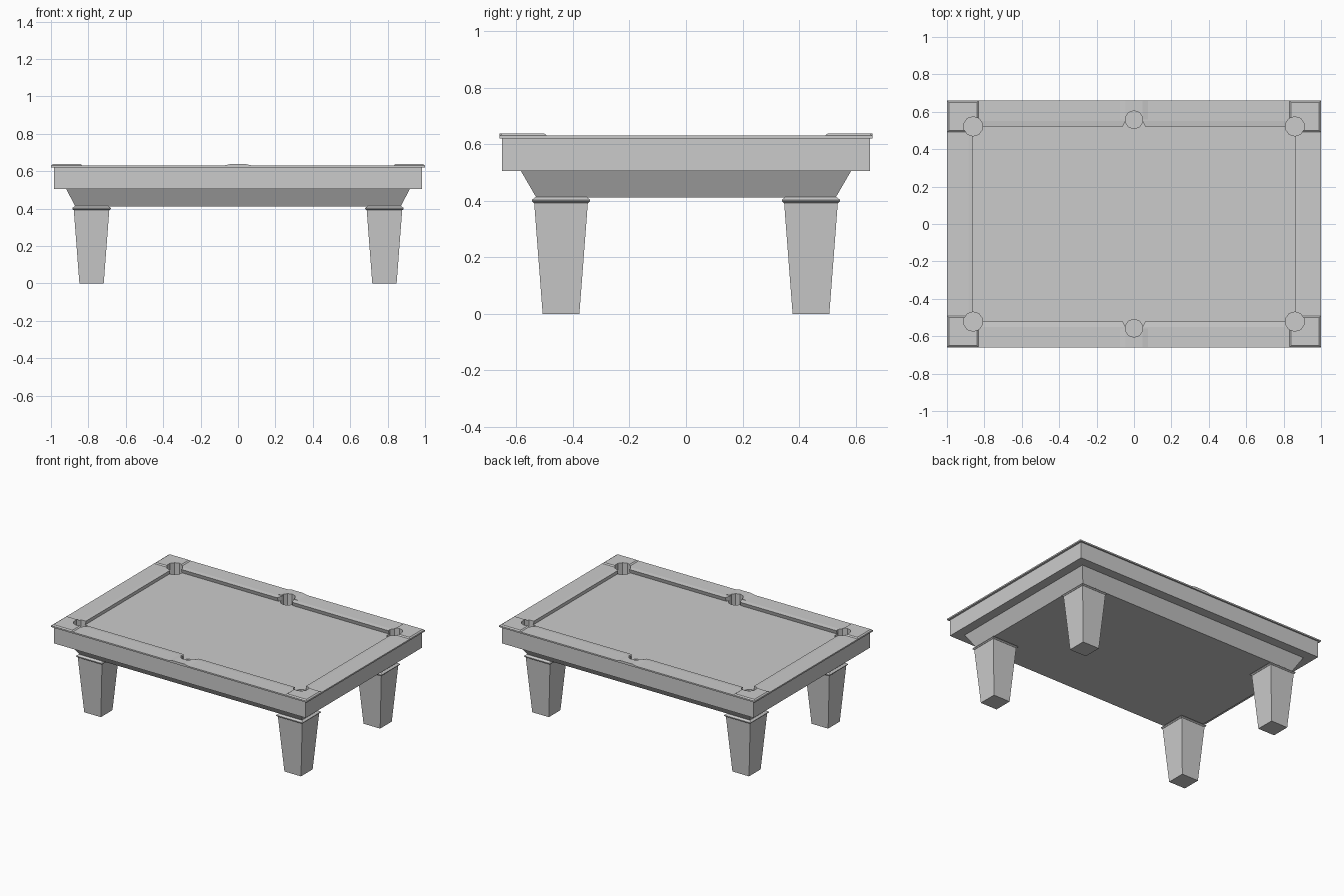
import bpy, bmesh, math

if "Cube" in bpy.data.objects:
    bpy.data.objects.remove(bpy.data.objects["Cube"])


def finish(name, bm):
    bmesh.ops.recalc_face_normals(bm, faces=bm.faces)
    me = bpy.data.meshes.new(name)
    bm.to_mesh(me)
    bm.free()
    ob = bpy.data.objects.new(name, me)
    bpy.context.collection.objects.link(ob)
    return ob


def loft(name, sections, centre=(0, 0), ring=False):
    """Stack rectangles (half x, half y, z); capped solid, or a closed ring."""
    bm = bmesh.new()
    cx, cy = centre
    loops = [[bm.verts.new((cx + sx * hx, cy + sy * hy, z))
              for sx, sy in ((-1, -1), (1, -1), (1, 1), (-1, 1))]
             for hx, hy, z in sections]
    pairs = list(zip(loops, loops[1:]))
    if ring:
        pairs.append((loops[-1], loops[0]))
    else:
        bm.faces.new(loops[0])
        bm.faces.new(loops[-1])
    for a, b in pairs:
        for i in range(4):
            j = (i + 1) % 4
            bm.faces.new((a[i], a[j], b[j], b[i]))
    return finish(name, bm)


def prism(name, pts, z0, z1):
    bm = bmesh.new()
    face = bm.faces.new([bm.verts.new((x, y, z0)) for x, y in pts])
    ext = bmesh.ops.extrude_face_region(bm, geom=[face])['geom']
    for v in ext:
        if isinstance(v, bmesh.types.BMVert):
            v.co.z = z1
    return finish(name, bm)


def cut(ob, cutter):
    m = ob.modifiers.new("cut", 'BOOLEAN')
    m.operation = 'DIFFERENCE'
    m.solver = 'EXACT'
    m.object = cutter
    bpy.context.view_layer.objects.active = ob
    bpy.ops.object.modifier_apply(modifier=m.name)


# tapered skirt under the cabinet
loft("skirt", [(.87, .53, .412), (.92, .585, .507)])

# cabinet sides, overhanging rail and cushions in one ring
rail = loft("cabinet_rail", [(.985, .65, .505), (.985, .65, .62), (1, .66, .62), (1, .66, .63),
                             (.885, .55, .63), (.86, .522, .627), (.865, .53, .60),
                             (.865, .53, .505)], ring=True)

# playing surface
bed = loft("bed", [(.865, .53, .505), (.865, .53, .60)])

# slightly raised pocket plates on the rail
plates = []
for sy in (-1, 1):
    plates.append(loft("side_plate", [(.08, .05, .629), (.045, .05, .637)], (0, sy * .61)))
    for sx in (-1, 1):
        plates.append(loft("corner_plate", [(.085, .085, .629), (.075, .075, .637)],
                           (sx * .915, sy * .575)))

# pocket holes and side pocket mouths
pockets = [(0, sy * .557, .048) for sy in (-1, 1)]
pockets += [(sx * .86, sy * .522, .052) for sx in (-1, 1) for sy in (-1, 1)]
cutters = []
for x, y, r in pockets:
    pts = [(x + r * math.cos((k + .5) * math.pi / 5), y + r * math.sin((k + .5) * math.pi / 5))
           for k in range(10)]
    c = prism("pocket_cutter", pts, .53, .70)
    cutters.append(c)
    for ob in [rail, bed] + [p for p in plates
                             if abs(sum(v.co.x for v in p.data.vertices)
                                    / len(p.data.vertices) - x) < .2
                             and sum(v.co.y for v in p.data.vertices) * y > 0]:
        cut(ob, c)
for s in (-1, 1):
    c = prism("mouth_cutter", [(-.065, s * .51), (.065, s * .51), (.044, s * .555),
                               (-.044, s * .555)], .60, .70)
    cutters.append(c)
    cut(rail, c)
for c in cutters:
    bpy.data.objects.remove(c)

# four tapered square legs with a moulded collar
for sx in (-1, 1):
    for sy in (-1, 1):
        c = (sx * .783, sy * .442)
        loft("leg", [(.065, .065, 0), (.095, .095, .394)], c)
        loft("leg_collar", [(.096, .096, .392), (.103, .103, .398), (.103, .103, .403),
                            (.09, .09, .413)], c)
